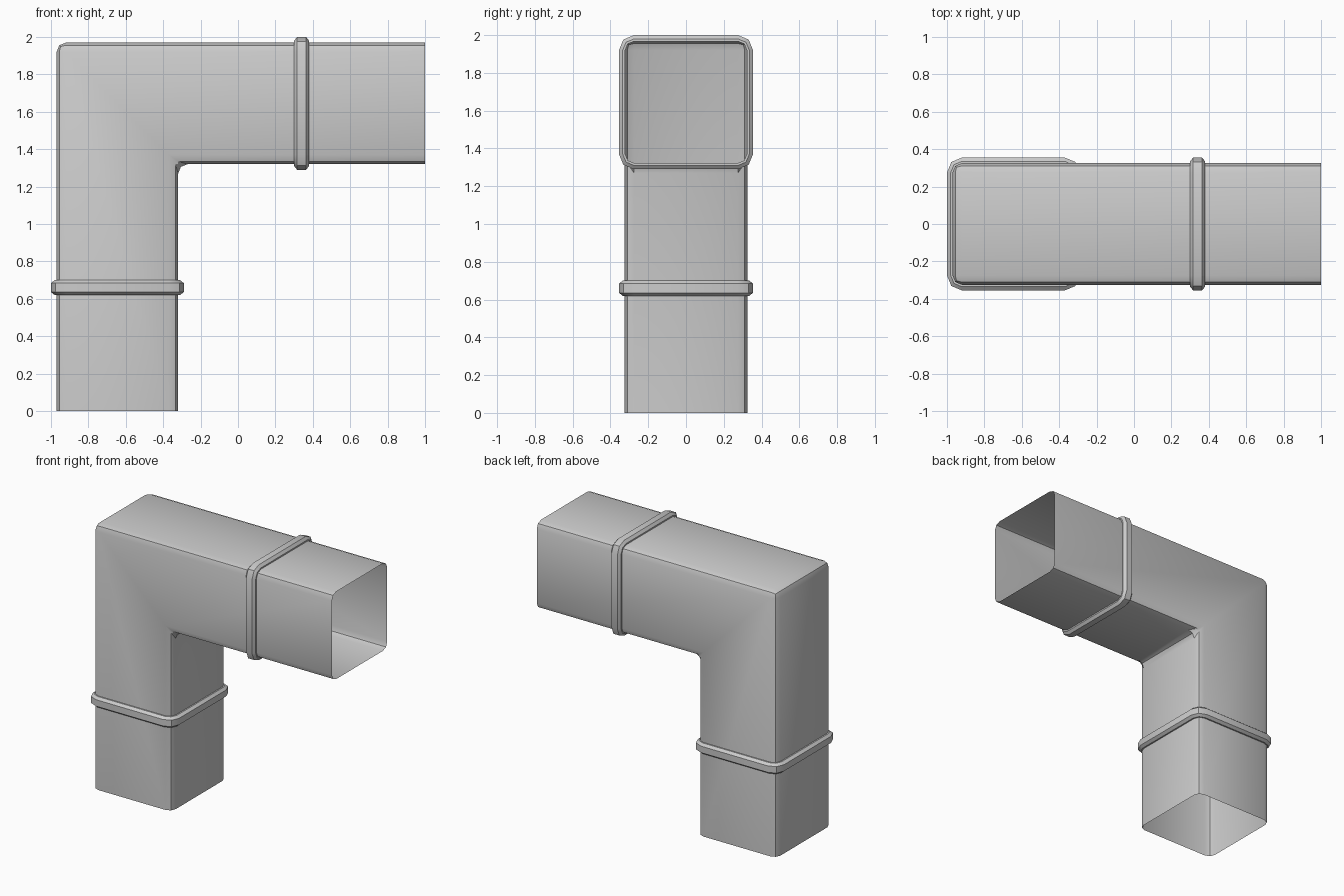
import bpy, bmesh, math
from mathutils import Vector

cube = bpy.data.objects.get("Cube")
if cube:
    bpy.data.objects.remove(cube, do_unlink=True)

HALF = 0.325      # half width of the duct
AXIS_X = -0.645   # centre line of the upright leg
AXIS_Z = 1.645    # centre line of the level leg
ROUND = 0.05      # edge rounding
OPEN_X = 1.0      # open end of the level leg

metal = bpy.data.materials.new("galvanised grey")
metal.use_nodes = True
grey = (0.6, 0.6, 0.6, 1)
metal.diffuse_color = grey
metal.node_tree.nodes["Principled BSDF"].inputs["Base Color"].default_value = grey


def finish(bm, name):
    mesh = bpy.data.meshes.new(name)
    bm.to_mesh(mesh)
    bm.free()
    mesh.materials.append(metal)
    obj = bpy.data.objects.new(name, mesh)
    bpy.context.collection.objects.link(obj)
    bpy.ops.object.select_all(action='DESELECT')
    obj.select_set(True)
    bpy.context.view_layer.objects.active = obj
    bpy.ops.object.shade_smooth_by_angle(angle=math.radians(30))
    return obj


def is_cap(face):
    """True for the faces closing the two open ends."""
    c = face.calc_center_median()
    return c.z < 0.001 or c.x > OPEN_X - 0.001


# Elbow duct: an extruded L with rounded edges and open ends
left, right = AXIS_X - HALF, AXIS_X + HALF
low, top = AXIS_Z - HALF, AXIS_Z + HALF
outline = [(left, 0), (right, 0), (right, low), (OPEN_X, low), (OPEN_X, top), (left, top)]
bm = bmesh.new()
side = bm.faces.new([bm.verts.new((x, -HALF, z)) for x, z in outline])
swept = bmesh.ops.extrude_face_region(bm, geom=[side], use_keep_orig=True)
bmesh.ops.translate(bm, vec=(0, 2 * HALF, 0),
                    verts=[g for g in swept["geom"] if isinstance(g, bmesh.types.BMVert)])
bmesh.ops.recalc_face_normals(bm, faces=bm.faces[:])
edges = [e for e in bm.edges if not any(is_cap(f) for f in e.link_faces)]
bmesh.ops.bevel(bm, geom=edges, offset=ROUND, offset_type='OFFSET', segments=2,
                profile=0.5, affect='EDGES', clamp_overlap=True)
bmesh.ops.delete(bm, geom=[f for f in bm.faces if is_cap(f)], context='FACES')
finish(bm, "elbow_duct")


def rounded_square(half, radius):
    """Square outline with two-segment rounded corners."""
    points = []
    for corner in range(4):
        turn = corner * math.pi / 2
        for step in range(3):
            a = turn + step * math.pi / 4
            mid = turn + math.pi / 4
            reach = (half - radius) * math.sqrt(2)
            points.append((reach * math.cos(mid) + radius * math.cos(a),
                           reach * math.sin(mid) + radius * math.sin(a)))
    return points


# Raised collars: (offset along the leg, height above the wall)
COLLAR = [(-0.04, -0.003), (-0.04, 0.01), (-0.024, 0.03),
          (0.024, 0.03), (0.04, 0.01), (0.04, -0.003)]


def collar(name, place):
    bm = bmesh.new()
    loops = [[bm.verts.new(place(u, v, along)) for u, v in rounded_square(HALF + rise, ROUND + rise)]
             for along, rise in COLLAR]
    for a, b in zip(loops, loops[1:]):
        for i in range(len(a)):
            j = (i + 1) % len(a)
            bm.faces.new((a[i], a[j], b[j], b[i]))
    bmesh.ops.recalc_face_normals(bm, faces=bm.faces[:])
    # Turn the open band outward if needed
    face = max(bm.faces, key=lambda f: f.calc_center_median().y)
    if face.normal.y < 0:
        bmesh.ops.reverse_faces(bm, faces=bm.faces[:])
    finish(bm, name)


collar("upright_collar", lambda u, v, t: Vector((AXIS_X + u, v, 0.66 + t)))
collar("level_collar", lambda u, v, t: Vector((0.34 + t, u, AXIS_Z + v)))
